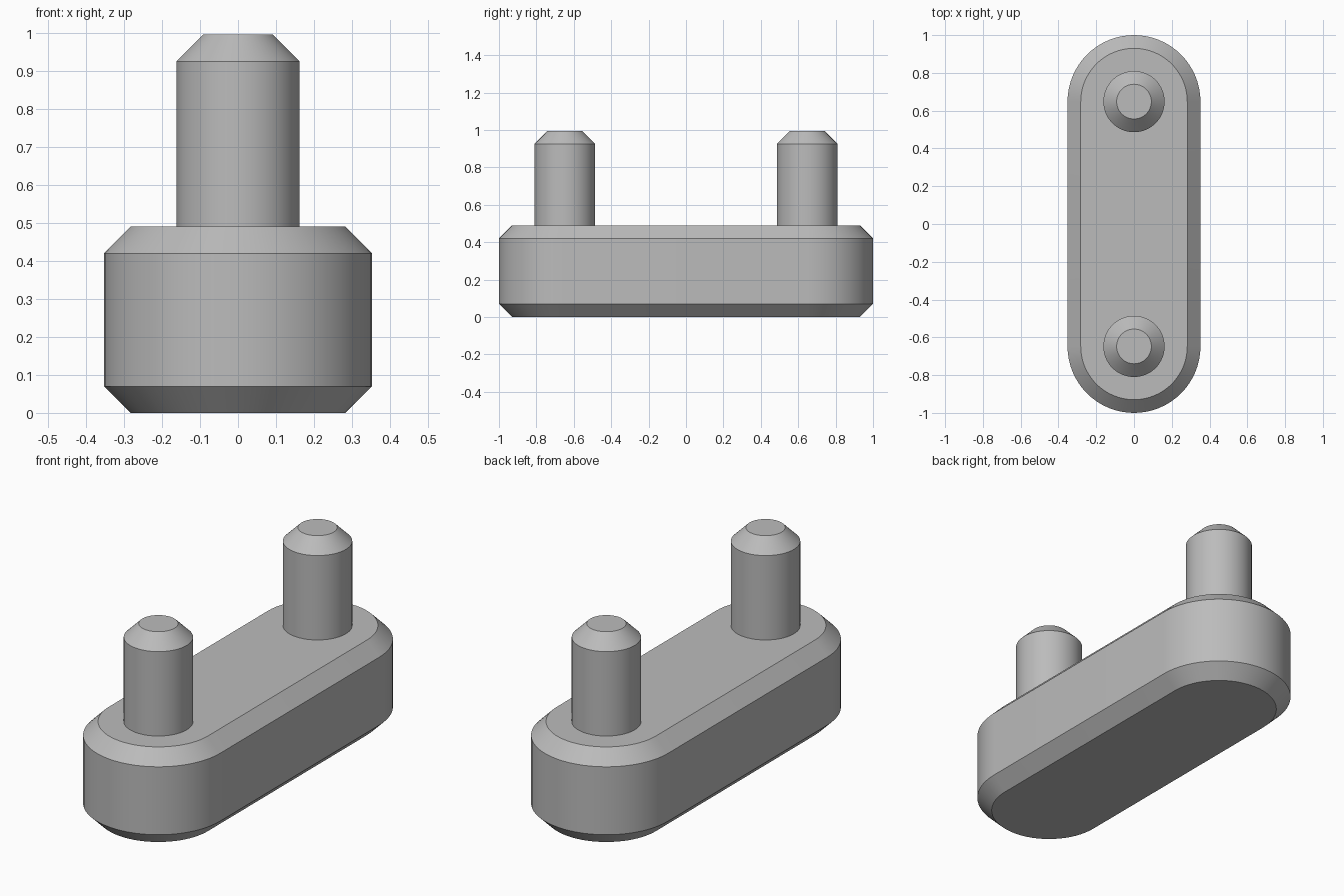
import bpy
import bmesh
from math import pi, cos, sin, radians

default = bpy.data.objects.get("Cube")
if default:
    bpy.data.objects.remove(default, do_unlink=True)

HALF_WIDTH = 0.352
PIN_Y = 0.648
PIN_RADIUS = 0.162
CHAMFER = 0.07
BODY_TOP = 0.49
PIN_TOP = 0.995
SEGMENTS = 32

grey = bpy.data.materials.new("plain grey")
grey.use_nodes = True
grey.diffuse_color = (0.5, 0.5, 0.5, 1)
grey.node_tree.nodes["Principled BSDF"].inputs["Base Color"].default_value = (0.5, 0.5, 0.5, 1)


def slot_outline(radius, reach):
    """Rounded-end outline; a zero reach gives a plain circle."""
    points = []
    for end in (1, -1):
        start = 0 if end == 1 else pi
        steps = SEGMENTS + 1 if reach else SEGMENTS
        for i in range(steps):
            a = start + pi * i / SEGMENTS
            points.append((radius * cos(a), end * reach + radius * sin(a)))
    return points


def stacked_solid(name, profile, reach=0, y=0):
    """Skin a closed solid through (radius, height) levels."""
    bm = bmesh.new()
    rings = [[bm.verts.new((px, py, z)) for px, py in slot_outline(r, reach)]
             for r, z in profile]
    n = len(rings[0])
    for low, high in zip(rings, rings[1:]):
        for i in range(n):
            j = (i + 1) % n
            bm.faces.new((low[i], low[j], high[j], high[i]))
    bm.faces.new(rings[0][::-1])
    bm.faces.new(rings[-1])
    mesh = bpy.data.meshes.new(name)
    bm.to_mesh(mesh)
    bm.free()
    mesh.materials.append(grey)
    obj = bpy.data.objects.new(name, mesh)
    obj.location.y = y
    bpy.context.collection.objects.link(obj)
    bpy.ops.object.select_all(action="DESELECT")
    obj.select_set(True)
    bpy.context.view_layer.objects.active = obj
    bpy.ops.object.shade_smooth_by_angle(angle=radians(30))
    return obj


# Chamfered base bar with rounded ends
stacked_solid("base_bar", [(HALF_WIDTH - CHAMFER, 0), (HALF_WIDTH, CHAMFER),
                           (HALF_WIDTH, BODY_TOP - CHAMFER),
                           (HALF_WIDTH - CHAMFER, BODY_TOP)], reach=PIN_Y)

# Upright pins with chamfered tips, seated slightly into the bar
for name, side in (("front_pin", -1), ("back_pin", 1)):
    stacked_solid(name, [(PIN_RADIUS, BODY_TOP - 0.01), (PIN_RADIUS, PIN_TOP - CHAMFER),
                         (PIN_RADIUS - CHAMFER, PIN_TOP)], y=side * PIN_Y)
